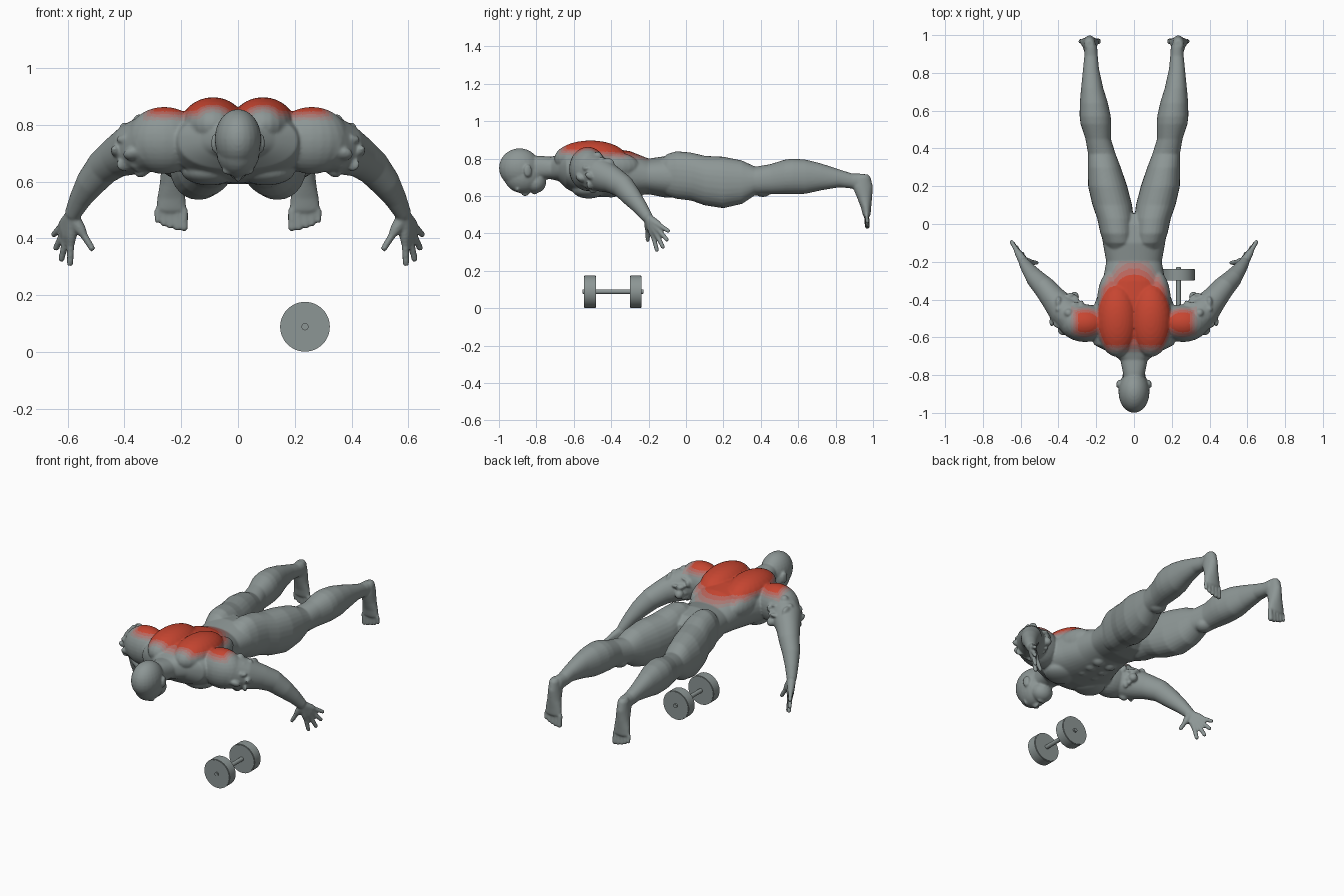
import bpy, bmesh, math, random
from mathutils import Vector, Matrix

random.seed(4)
if "Cube" in bpy.data.objects:
    bpy.data.objects.remove(bpy.data.objects["Cube"])


def material(name, colour):
    m = bpy.data.materials.new(name)
    m.use_nodes = True
    m.diffuse_color = (*colour, 1)
    m.node_tree.nodes["Principled BSDF"].inputs["Base Color"].default_value = (*colour, 1)
    return m


GREY, RED = Vector((.265, .305, .3)), Vector((.57, .06, .03))
skin = [material(name, GREY.lerp(RED, amount)) for name, amount in
        (("grey skin", 0), ("faint red", .2), ("soft red", .45), ("warm red", .72), ("muscle red", 1))]


def add_object(name, mesh, mats):
    ob = bpy.data.objects.new(name, mesh)
    bpy.context.collection.objects.link(ob)
    for m in mats:
        mesh.materials.append(m)
    return ob


def loft(bm, rings, axis=None, ref=(0, 0, 1), power=1.0, n=28):
    """Tube through rings of (centre, half width, half height), with rounded ends."""
    cs = [Vector(r[0]) for r in rings]
    frames = []
    for i, (c, (_, a, b)) in enumerate(zip(cs, rings)):
        t = Vector(axis) if axis else cs[min(i + 1, len(cs) - 1)] - cs[max(i - 1, 0)]
        frames.append((c, t.normalized(), a, b))
    for end, sign in ((0, -1), (-1, 1)):
        c, t, a, b = frames[end]
        cap = (c + t * sign * min(a, b) * .55, t, a * .65, b * .65)
        frames = [cap] + frames if sign < 0 else frames + [cap]
    loops = []
    for c, t, a, b in frames:
        u = t.cross(Vector(ref)).normalized()
        v = u.cross(t)
        loop = []
        for k in range(n):
            ang = math.tau * k / n
            x, y = [math.copysign(abs(f) ** power, f) for f in (math.cos(ang), math.sin(ang))]
            loop.append(bm.verts.new(c + u * a * x + v * b * y))
        loops.append(loop)
    for l1, l2 in zip(loops, loops[1:]):
        for k in range(n):
            bm.faces.new((l1[k], l1[(k + 1) % n], l2[(k + 1) % n], l2[k]))
    bm.faces.new(loops[0][::-1])
    bm.faces.new(loops[-1])


def blob(bm, centre, radii, turn=None):
    m = Matrix.Translation(centre) @ (turn or Matrix()) @ Matrix.Diagonal((*radii, 1))
    bmesh.ops.create_uvsphere(bm, u_segments=24, v_segments=16, radius=1, matrix=m)


def boxed(x0, x1, y, z1, z0):
    """Ring across the body from its side, top and bottom limits."""
    return ((x0 + x1) / 2, y, (z0 + z1) / 2), (x1 - x0) / 2, (z1 - z0) / 2


bm = bmesh.new()

# Neck and torso: y, half width, top, bottom
torso = [(-.84, .05, .815, .69), (-.78, .06, .815, .69), (-.72, .072, .81, .69),
         (-.68, .13, .822, .68), (-.64, .21, .842, .64), (-.58, .24, .855, .61),
         (-.5, .24, .855, .595), (-.4, .2, .855, .595), (-.3, .165, .84, .60),
         (-.2, .147, .80, .61), (-.1, .165, .815, .59), (0, .18, .8, .6)]
loft(bm, [boxed(-w, w, y, t, b) for y, w, t, b in torso], axis=(0, 1, 0), power=.88, n=40)

# Back, chest and belly muscles, built on the left half and mirrored later
blob(bm, (.088, -.51, .8), (.113, .195, .097))
blob(bm, (.125, -.41, .76), (.07, .16, .08))
blob(bm, (.1, -.52, .637), (.1, .09, .05))
for y in (-.4, -.33, -.26):
    blob(bm, (.04, y, .628), (.04, .04, .036))

# Head: skull, face, jaw, nose, brow and ear
blob(bm, (0, -.89, .75), (.082, .11, .105))
blob(bm, (0, -.87, .71), (.077, .105, .095))
blob(bm, (0, -.805, .672), (.061, .057, .056))
blob(bm, (0, -.86, .615), (.012, .022, .016))
blob(bm, (.028, -.9, .637), (.028, .014, .014))
blob(bm, (0, -.81, .62), (.026, .014, .012))
blob(bm, (.083, -.845, .735), (.01, .022, .034), Matrix.Rotation(.3, 4, 'Z'))

# Buttock, thigh, calf and ankle: y, inner, outer, top, bottom
leg = [(-.1, .0, .16, .825, .6), (-.05, .0, .178, .84, .585), (.03, .002, .195, .832, .575),
       (.1, .01, .22, .815, .55), (.2, .036, .243, .81, .535), (.3, .07, .245, .79, .558),
       (.37, .097, .243, .757, .605), (.45, .122, .257, .77, .61), (.53, .12, .283, .795, .61),
       (.57, .123, .288, .80, .61), (.64, .138, .287, .795, .612), (.72, .163, .28, .775, .63),
       (.82, .185, .27, .742, .647), (.89, .192, .263, .72, .64), (.94, .195, .263, .72, .63)]
loft(bm, [boxed(x0, x1, y, t, b) for y, x0, x1, t, b in leg], axis=(0, 1, 0), power=.92)
blob(bm, (.17, .41, .635), (.05, .05, .04))

# Foot hanging down: z, half width, front, back; then toes
foot = [(.7, .03, .91, .987), (.65, .035, .89, .999), (.59, .041, .915, .995),
        (.54, .05, .935, .99), (.5, .054, .945, .987)]
loft(bm, [((.235, (f + b) / 2, z), w, (b - f) / 2) for z, w, f, b in foot],
     axis=(0, 0, -1), ref=(0, 1, 0))
for i in range(5):
    x, r = .19 + i * .0235, .0145 - i * .001
    loft(bm, [((x, .965, .5), r, r), ((x, .97, .434 + i * i * .0016), r, r)], ref=(0, 1, 0), n=12)

# Shoulder and arm: centre and radius
blob(bm, (.26, -.525, .745), (.135, .1, .118))
arm = [(.3, -.52, .74, .095), (.37, -.46, .715, .085), (.43, -.39, .685, .067),
       (.475, -.335, .65, .059), (.52, -.29, .595, .05), (.555, -.245, .54, .038),
       (.583, -.205, .485, .028)]
loft(bm, [((x, y, z), r, r * 1.08) for x, y, z, r in arm])

# Crumpled folds around the upper arm and armpit
along = Vector((.6, .6, -.4)).normalized()
side = along.orthogonal().normalized()
for i in range(26):
    out = Matrix.Rotation(i * math.tau / 13 + random.uniform(-.2, .2), 3, along) @ side
    place = Vector((.35, -.475, .72)) + out * random.uniform(.068, .088) + along * random.uniform(-.045, .05)
    turn = Matrix.Rotation(random.uniform(0, 3), 4, out)
    blob(bm, place, [random.uniform(.01, .034) for _ in range(3)], turn)

# Hand: each finger runs from the wrist through the palm to its tip
wrist = Vector((.585, -.2, .48))
tips = [(.513, -.205, .362), (.592, -.155, .308), (.623, -.122, .325), (.642, -.1, .364), (.65, -.092, .412)]
for tip in tips:
    path = [wrist.lerp(Vector(tip), f) for f in (0, .42, .6, 1)]
    loft(bm, [(p, r, r) for p, r in zip(path, (.025, .02, .0135, .0115))], n=14)

bmesh.ops.recalc_face_normals(bm, faces=bm.faces)
rough = bpy.data.meshes.new("body_rough")
bm.to_mesh(rough)
bm.free()

# Mirror the parts, fuse them into one skin and soften it
helper = add_object("body_helper", rough, [])
mirror = helper.modifiers.new("mirror", 'MIRROR')
mirror.use_mirror_merge = False
fuse = helper.modifiers.new("fuse", 'REMESH')
fuse.mode, fuse.voxel_size = 'VOXEL', .006
soften = helper.modifiers.new("soften", 'SMOOTH')
soften.factor, soften.iterations = .5, 5
bpy.context.view_layer.update()
graph = bpy.context.evaluated_depsgraph_get()
mesh = bpy.data.meshes.new_from_object(helper.evaluated_get(graph))
bpy.data.objects.remove(helper)
mesh.name = "body"
mesh.materials.clear()
body = add_object("body", mesh, skin)


def redness(p):
    """Depth inside the back patch, in steps from grey to red."""
    x, y, z = abs(p.x), p.y, p.z
    spread = min(max((-.27 - y) / .15, 0), 1)
    limit = .145 + .19 * spread * spread
    floor = .79 + .065 * (-.2 - y)
    front = y + .68 - max(x - .17, 0) * .6
    depth = min(front, -.195 - y, limit - x, (z - floor) * 1.2)
    return min(int(depth / .013) + 1, 4) if depth > 0 else 0


for face in mesh.polygons:
    face.use_smooth = True
    face.material_index = redness(face.center)


# Dumbbell: handle and two bevelled weights lying along y
def rod(name, y0, y1, radius, bevel):
    b = bmesh.new()
    m = Matrix.Translation((.236, (y0 + y1) / 2, .0885)) @ Matrix.Rotation(math.pi / 2, 4, 'X')
    bmesh.ops.create_cone(b, cap_ends=True, segments=48, radius1=radius, radius2=radius,
                          depth=y1 - y0, matrix=m)
    rims = [e for e in b.edges if abs(e.verts[0].co.y - e.verts[1].co.y) < .001]
    bmesh.ops.bevel(b, geom=rims, offset=bevel, segments=2, affect='EDGES')
    data = bpy.data.meshes.new(name)
    b.to_mesh(data)
    b.free()
    ob = add_object(name, data, skin[:1])
    bpy.context.view_layer.objects.active = ob
    bpy.ops.object.select_all(action='DESELECT')
    ob.select_set(True)
    bpy.ops.object.shade_smooth_by_angle(angle=.6)


rod("dumbbell_handle", -.553, -.228, .0125, .002)
rod("dumbbell_front_weight", -.545, -.482, .0875, .003)
rod("dumbbell_back_weight", -.3, -.237, .0875, .003)
